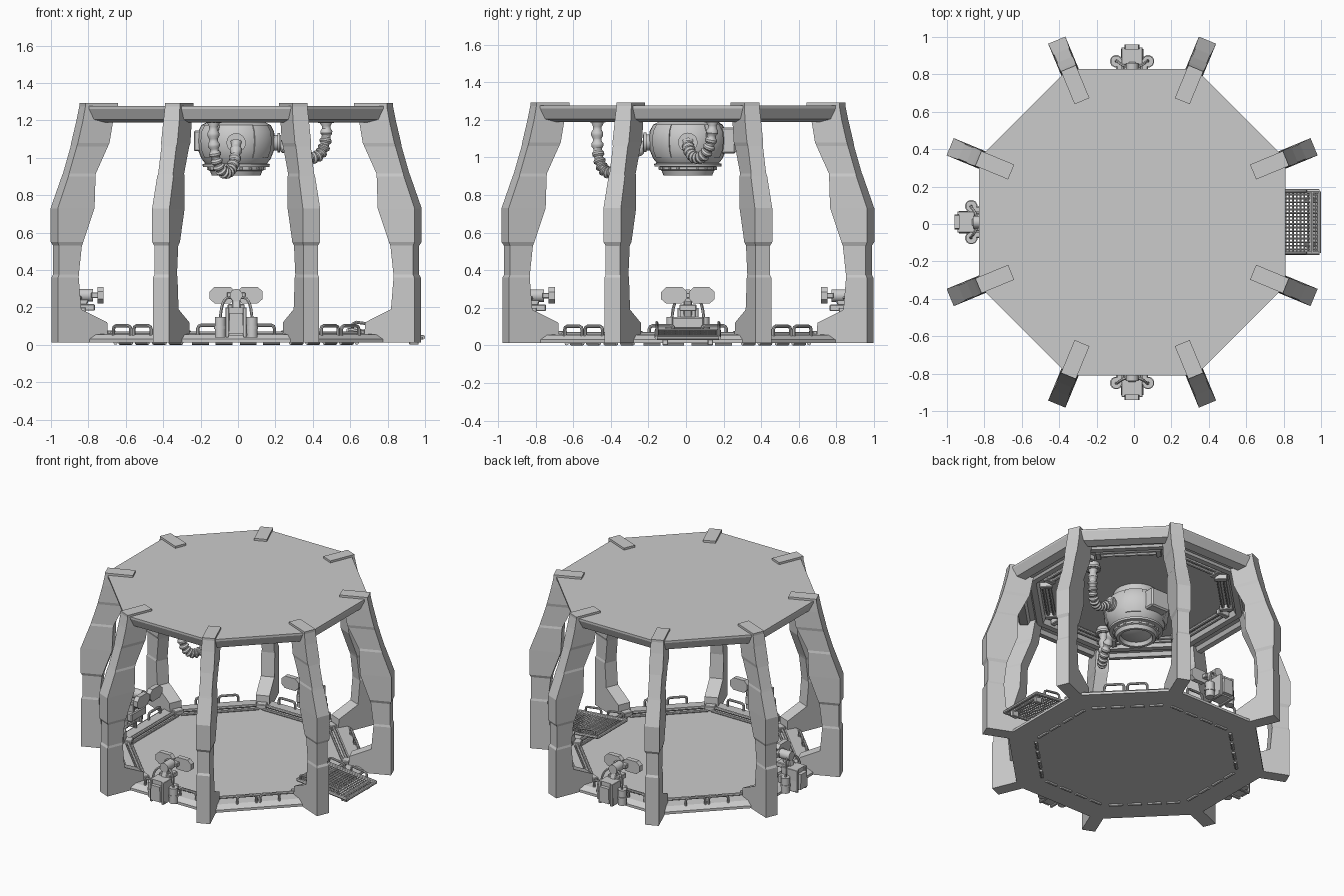
import bpy, bmesh, math
from mathutils import Vector, Matrix

if "Cube" in bpy.data.objects:
    bpy.data.objects.remove(bpy.data.objects["Cube"])

C8 = math.cos(math.pi / 8)
CARD = [0, 90, 180, 270]
ALL8 = [45 * i for i in range(8)]


def finish(name, bm, smooth=False):
    bmesh.ops.remove_doubles(bm, verts=bm.verts, dist=1e-5)
    bmesh.ops.recalc_face_normals(bm, faces=bm.faces)
    me = bpy.data.meshes.new(name)
    bm.to_mesh(me)
    bm.free()
    if smooth:
        for p in me.polygons:
            p.use_smooth = True
        me.set_sharp_from_angle(angle=math.radians(35))
    ob = bpy.data.objects.new(name, me)
    bpy.context.collection.objects.link(ob)
    return ob


def loft(name, loops, closed=False, smooth=False):
    """Skin a list of equal-length point loops."""
    bm = bmesh.new()
    vs = [[bm.verts.new(p) for p in lp] for lp in loops]
    n = len(vs[0])
    for i in range(len(vs) if closed else len(vs) - 1):
        a, b = vs[i], vs[(i + 1) % len(vs)]
        for j in range(n):
            bm.faces.new((a[j], a[(j + 1) % n], b[(j + 1) % n], b[j]))
    if not closed:
        bm.faces.new(vs[0])
        bm.faces.new(vs[-1])
    return finish(name, bm, smooth)


def lathe(name, prof, n=32, start=0, sweep=360, smooth=True):
    full = sweep == 360
    ang = [math.radians(start + sweep * i / n) for i in range(n if full else n + 1)]
    return loft(name, [[(r * math.cos(a), r * math.sin(a), z) for r, z in prof] for a in ang], full, smooth)


def octa(name, prof):
    return lathe(name, [(r / C8, z) for r, z in prof], 8, 22.5, smooth=False)


def tube(name, pts, r, n=8, ribs=None):
    """Round tube along a path; ribs alternates the radius."""
    pts = [Vector(p) for p in pts]
    loops, t0, u = [], None, None
    for i, p in enumerate(pts):
        t = (pts[min(i + 1, len(pts) - 1)] - pts[max(i - 1, 0)]).normalized()
        u = t.orthogonal().normalized() if u is None else t0.rotation_difference(t) @ u
        t0, v = t, t.cross(u)
        rr = ribs if ribs and i % 4 < 2 else r
        loops.append([p + rr * (math.cos(k * math.tau / n) * u + math.sin(k * math.tau / n) * v) for k in range(n)])
    return loft(name, loops, False, True)


def prism(name, poly, y0, y1):
    return loft(name, [[(x, y, z) for x, z in poly] for y in (y0, y1)])


def box(name, c, s, rx=0):
    bm = bmesh.new()
    bmesh.ops.create_cube(bm, size=1)
    ob_m = Matrix.Translation(c) @ Matrix.Rotation(math.radians(rx), 4, 'X') @ Matrix.Diagonal((*s, 1))
    bm.transform(ob_m)
    bmesh.ops.bevel(bm, geom=bm.edges[:], offset=min(s) * 0.12, segments=1, affect='EDGES')
    return finish(name, bm)


def ring(ob, degs):
    """Place copies of an object turned about the centre."""
    for i, d in enumerate(degs):
        o = ob if i == 0 else ob.copy()
        if i:
            bpy.context.collection.objects.link(o)
        o.rotation_euler.z = math.radians(d)


def bezier(a, b, c, d, n):
    a, b, c, d = map(Vector, (a, b, c, d))
    return [a * (1 - t) ** 3 + b * 3 * t * (1 - t) ** 2 + c * 3 * t * t * (1 - t) + d * t ** 3
            for t in (i / n for i in range(n + 1))]


def handle(name, x0, x1, y, z0, z1, r=0.009):
    c = 0.018
    return tube(name, [(x0, y, z0), (x0, y, z1 - c), (x0 + c * .3, y, z1 - c * .3), (x0 + c, y, z1),
                       (x1 - c, y, z1), (x1 - c * .3, y, z1 - c * .3), (x1, y, z1 - c), (x1, y, z0)], r)


# Base and roof plates
octa("base_platform", [(0, .012), (.82, .012), (.82, .03), (.785, .055), (.71, .06), (.69, .035), (0, .035)])
octa("roof", [(0, 1.277), (.82, 1.277), (.82, 1.262), (.795, 1.205), (.74, 1.19), (.725, 1.215),
              (.69, 1.215), (.68, 1.2), (.64, 1.2), (.625, 1.235), (0, 1.235)])

# Eight stepped columns: z, inner radius, outer radius, half width
SEC = [(.012, .76, 1.05, .046), (.12, .765, 1.05, .046), (.19, .915, 1.05, .046), (.36, .93, 1.05, .046),
       (.375, .928, 1.042, .042), (.53, .91, 1.042, .042), (.55, .905, 1.053, .05), (.73, .84, 1.053, .05),
       (.9, .833, .99, .047), (.915, .83, .985, .043), (1.06, .76, .94, .043), (1.08, .752, .935, .047),
       (1.2, .73, .905, .046), (1.275, .70, .89, .043), (1.292, .70, .89, .043)]
col = loft("column", [[(a, -w, z), (b, -w, z), (b, w, z), (a, w, z)] for z, a, b, w in SEC])
ring(col, [22.5 + d for d in ALL8])

# Floor trim: pipes, corner joints and pipes showing through the underside
ring(tube("floor_pipe", [(-.26, -.69, .06), (.26, -.69, .06)], .011), ALL8)
ring(tube("floor_pipe_inner", [(-.26, -.665, .045), (.26, -.665, .045)], .009), ALL8)
ring(box("floor_corner_joint", (0, -.735, .06), (.07, .05, .035)), [22.5 + d for d in ALL8])
for x in (-.19, -.065, .065, .19):
    ring(tube("underside_pipe", [(x - .045, -.645, .011), (x + .045, -.645, .011)], .011), ALL8)

# Grab handles along the rim
for s in (-1, 1):
    a, b = sorted((s * .012, s * .142))
    ring(handle("rim_handle", a, b, -.785, .04, .102), [45 + d for d in CARD])
    a, b = sorted((s * .075, s * .205))
    ring(handle("side_rim_handle", a, b, -.77, .04, .105), [0, 180, 270])

# Ceiling pipes with clamps
for y in (-.60, -.56):
    ring(tube("ceiling_pipe", [(-.2, y, 1.22), (.2, y, 1.22)], .012), ALL8)
for x in (-.2, .2):
    ring(box("ceiling_clamp", (x, -.58, 1.22), (.035, .085, .04)), ALL8)

# Hanging core
lathe("core_body", [(0, 1.24), (.15, 1.24), (.155, 1.19), (.185, 1.175), (.203, 1.14), (.208, 1.09), (.203, 1.04),
                    (.185, .995), (.165, .97), (.165, .955), (.15, .95), (.15, .935), (.14, .93), (.13, .905),
                    (.11, .905), (.1, .93), (.07, .92), (.03, .914), (0, .912)], 40)
lathe("core_band", [(.16, .972), (.18, .966), (.178, .952), (.155, .952)], 40)
bolt = box("core_bolt", (.147, 0, .942), (.02, .014, .016))
ring(bolt, [20 * i for i in range(18)])
for a in (-62, 28, 118, 208):
    lathe("core_panel", [(.19, 1.175), (.21, 1.14), (.215, 1.09), (.21, 1.04), (.192, 1.0), (.17, 1.0), (.17, 1.17)],
          8, a, 34)
box("core_back_box", (.0, .215, 1.09), (.15, .08, .14))
box("core_left_box", (-.2, 0, 1.09), (.05, .1, .11))


def port(name, p, axis):
    p, axis = Vector(p), Vector(axis)
    tube(name, [p, p + axis * .05], .042, 16)
    tube(name + "_flange", [p + axis * .03, p + axis * .045], .052, 16)


# Corrugated hoses from ceiling to core
port("front_port", (0, -.19, 1.08), (0, -1, 0))
port("right_port", (.19, 0, 1.08), (1, 0, 0))
port("front_hose_socket", (-.12, -.48, 1.235), (0, 0, -1))
port("right_hose_socket", (.48, .13, 1.235), (0, 0, -1))
tube("front_hose", bezier((-.12, -.48, 1.2), (-.14, -.5, .86), (0, -.41, .84), (0, -.23, 1.08), 56), .024, 12, .033)
tube("right_hose", bezier((.48, .13, 1.2), (.5, .14, .95), (.38, .0, .96), (.23, 0, 1.08), 48), .024, 12, .033)

# Control consoles on three sides
SIDES = [0, 180, 270]
parts = [
    prism("console_body", [(-.06, .05), (.06, .05), (.055, .14), (.04, .2), (-.04, .2), (-.055, .14)], -.925, -.82),
    prism("console_back_plate", [(-.04, .06), (.04, .06), (.035, .17), (-.035, .17)], -.95, -.92),
    box("console_bracket", (0, -.82, .12), (.17, .05, .06)),
    box("console_neck", (0, -.825, .21), (.045, .05, .12), -20),
    box("console_arm", (0, -.80, .2), (.09, .09, .035)),
    tube("console_head", [(0, -.85, .265), (0, -.765, .265)], .034, 12),
    box("console_arm_upper", (0, -.75, .265), (.1, .05, .03)),
]
for s in (-1, 1):
    parts.append(tube("console_tank", [(s * .085, -.86, z) for z in (.04, .055, .13, .15)], .03, 12))
    parts.append(tube("console_tank_cap", [(s * .085, -.86, .085), (s * .085, -.86, .1)], .034, 12))
    parts.append(box("console_rib", (s * .047, -.87, .12), (.018, .13, .16)))
    pts = [(.005, .25), (.03, .222), (.115, .222), (.142, .245), (.142, .285), (.115, .31), (.03, .31), (.005, .285)]
    parts.append(prism("console_screen", [(s * x, z) for x, z in pts], -.742, -.708))
    parts.append(tube("console_cable", bezier((s * .02, -.83, .25), (s * .07, -.84, .27), (s * .08, -.87, .2),
                                              (s * .085, -.86, .14), 10), .008, 6))
for p in parts:
    ring(p, SIDES)

# Entry ramp on the right: frame, perforated tread and side rails
X0, X1, Z0, Z1, HW = .60, 1.0, .078, .04, .165


def rz(x):
    return Z0 + (Z1 - Z0) * (x - X0) / (X1 - X0)


bm = bmesh.new()
bmesh.ops.create_grid(bm, x_segments=20, y_segments=17, size=.5)
for v in bm.verts:
    x = X0 + (v.co.x + .5) * (X1 - X0)
    v.co = (x, v.co.y * HW * 2, rz(x))
grate = finish("ramp_grating", bm)
w = grate.modifiers.new("mesh_bars", 'WIREFRAME')
w.thickness = .009
for y in (-HW, HW):
    tube("ramp_side", [(X0, y, rz(X0)), (X1, y, rz(X1))], .012)
    for x in (.62, .80):
        e = x + .13
        tube("ramp_rail", [(x, y, rz(x)), (x + .005, y, rz(x) + .038), (x + .02, y, rz(x) + .045),
                           (e - .02, y, rz(e) + .045), (e - .005, y, rz(e) + .038), (e, y, rz(e))], .008)
for x in (X0, X1 - .04, X1):
    tube("ramp_crossbar", [(x, -HW, rz(x)), (x, HW, rz(x))], .011)
for y in (-.12, .12):
    box("ramp_foot", (.95, y, .023), (.05, .03, .045))

# Shift to the overall centre
for o in bpy.context.collection.objects:
    o.location += Vector((-.01, .01, 0))
